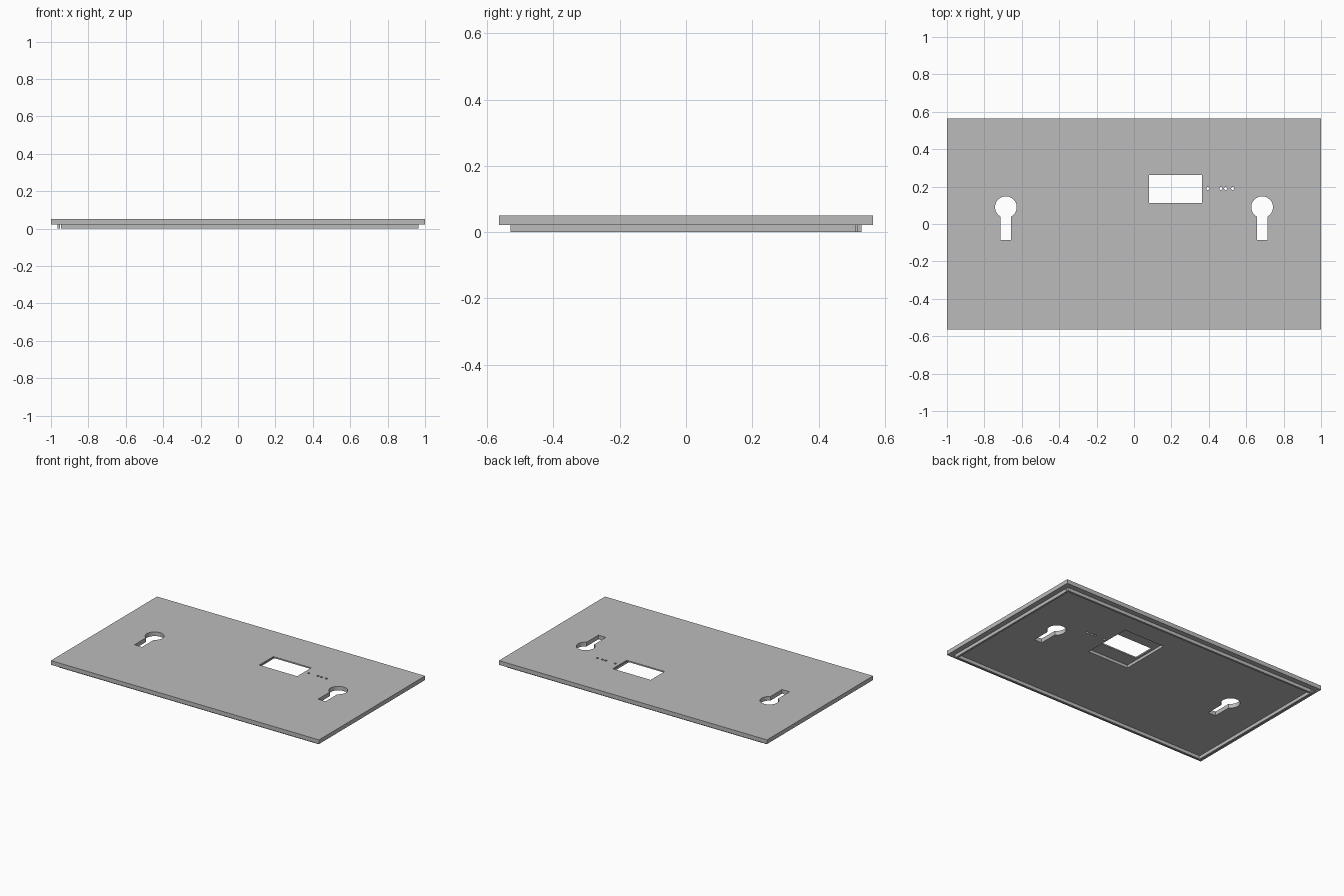
import bpy, bmesh, math

if "Cube" in bpy.data.objects:
    bpy.data.objects.remove(bpy.data.objects["Cube"], do_unlink=True)

GREY = (0.5, 0.5, 0.5, 1)
grey = bpy.data.materials.new("plain grey")
grey.use_nodes = True
grey.diffuse_color = GREY
grey.node_tree.nodes["Principled BSDF"].inputs["Base Color"].default_value = GREY


def prism(name, outline, z0, z1):
    """Extrude a flat outline from z0 up to z1."""
    bm = bmesh.new()
    face = bm.faces.new([bm.verts.new((x, y, z0)) for x, y in outline])
    top = bmesh.ops.extrude_face_region(bm, geom=[face])["geom"]
    verts = [v for v in top if isinstance(v, bmesh.types.BMVert)]
    bmesh.ops.translate(bm, verts=verts, vec=(0, 0, z1 - z0))
    bmesh.ops.recalc_face_normals(bm, faces=bm.faces)
    mesh = bpy.data.meshes.new(name)
    bm.to_mesh(mesh)
    bm.free()
    mesh.materials.append(grey)
    obj = bpy.data.objects.new(name, mesh)
    bpy.context.scene.collection.objects.link(obj)
    return obj


def rect(x0, x1, y0, y1):
    return [(x0, y0), (x1, y0), (x1, y1), (x0, y1)]


def arc(cx, cy, r, start, end, steps):
    angles = [start + (end - start) * i / steps for i in range(steps + 1)]
    return [(cx + r * math.cos(a), cy + r * math.sin(a)) for a in angles]


def keyhole(cx):
    r, half, cy, bottom = 0.058, 0.028, 0.09, -0.085
    a = math.asin(half / r)
    head = arc(cx, cy, r, a - math.pi / 2, 1.5 * math.pi - a, 32)
    return head + [(cx - half, bottom), (cx + half, bottom)]


def cut(target, outline, z0=-0.1, z1=0.2):
    cutter = prism("cutter", outline, z0, z1)
    cutter.hide_render = True
    mod = target.modifiers.new("cut", "BOOLEAN")
    mod.operation = "DIFFERENCE"
    mod.solver = "EXACT"
    mod.object = cutter
    bpy.context.view_layer.objects.active = target
    bpy.ops.object.modifier_apply(modifier=mod.name)
    bpy.data.objects.remove(cutter, do_unlink=True)


# Cover plate
BASE, TOP = 0.022, 0.05
plate = prism("cover_plate", rect(-1, 1, -0.565, 0.565), BASE, TOP)

# Hanging keyholes
for x in (-0.685, 0.685):
    cut(plate, keyhole(x))

# Display pocket underneath and its window
cut(plate, rect(0.065, 0.37, 0.015, 0.355), -0.1, 0.041)
cut(plate, rect(0.08, 0.363, 0.113, 0.262))

# Indicator holes
for x in (0.395, 0.465, 0.49, 0.527):
    cut(plate, arc(x, 0.19, 0.008, 0, 2 * math.pi * 11 / 12, 11))

# Thin locating lip underneath, with small gaps at the corners
X, Y, T, GAP = 0.965, 0.53, 0.013, 0.006
lip = {
    "front_lip": rect(-X + T + GAP, X, -Y, -Y + T),
    "back_lip": rect(-X + T + GAP, X, Y - T, Y),
    "left_lip": rect(X - T, X, -Y + T, Y - T - GAP),
    "right_lip": rect(-X, -X + T, -Y, Y),
}
for name, outline in lip.items():
    prism(name, outline, 0, BASE)
